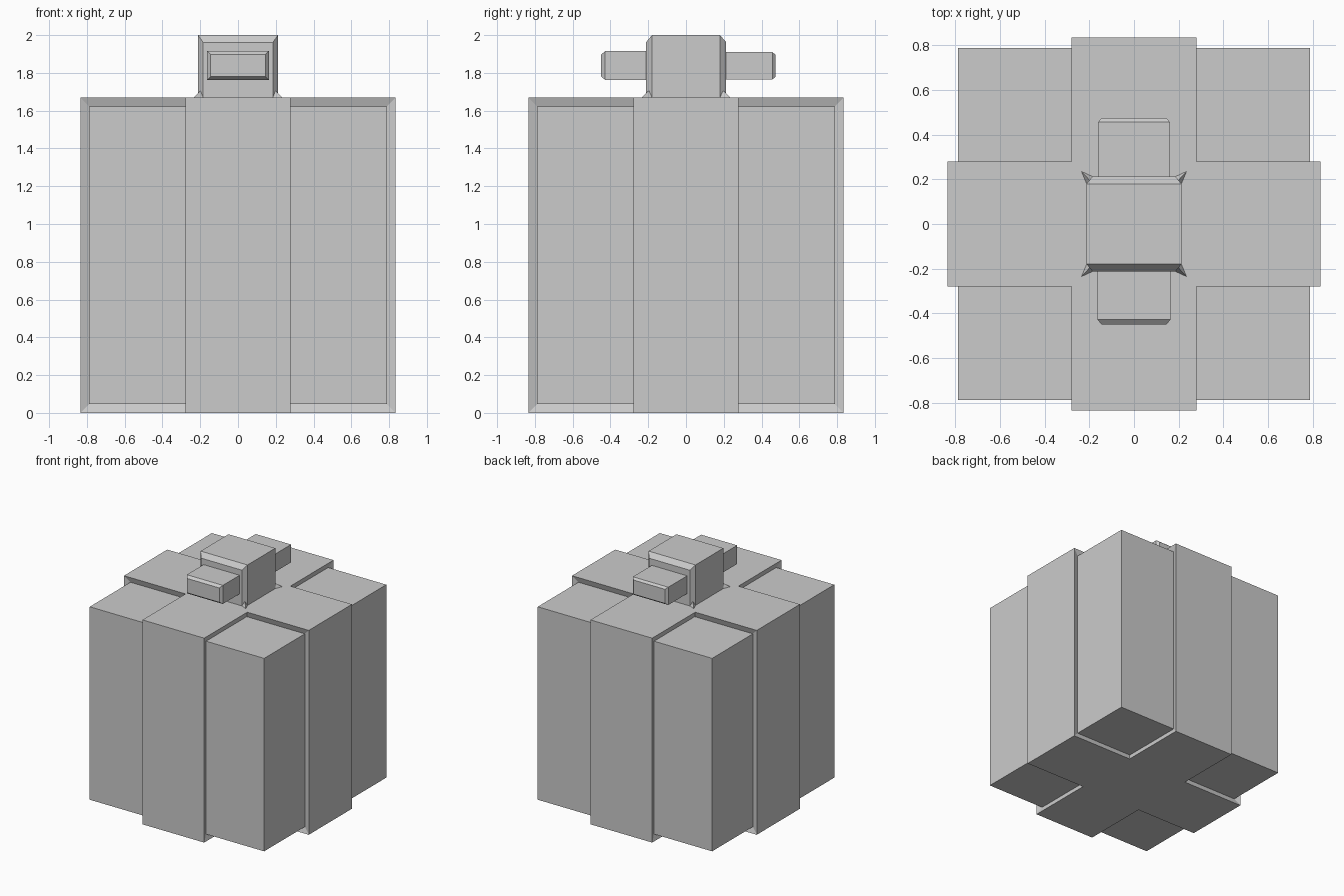
import bpy, bmesh
from mathutils import Vector

if "Cube" in bpy.data.objects:
    bpy.data.objects.remove(bpy.data.objects["Cube"])

HALF, RIBBON, INSET = 0.835, 0.279, 0.944
TOP = 2 * HALF


def finish(bm, name):
    bmesh.ops.recalc_face_normals(bm, faces=bm.faces)
    me = bpy.data.meshes.new(name)
    bm.to_mesh(me)
    bm.free()
    ob = bpy.data.objects.new(name, me)
    bpy.context.collection.objects.link(ob)
    return ob


def loft(name, rings):
    """Closed block from rectangular sections along y: (y, half width, z low, z high)."""
    bm = bmesh.new()
    loops = [[bm.verts.new((x, y, z)) for x, z in ((-w, lo), (w, lo), (w, hi), (-w, hi))]
             for y, w, lo, hi in rings]
    for a, b in zip(loops, loops[1:]):
        for i in range(4):
            j = (i + 1) % 4
            bm.faces.new((a[i], a[j], b[j], b[i]))
    bm.faces.new(loops[0])
    bm.faces.new(loops[-1])
    return finish(bm, name)


# Gift box: cube cut along the ribbon edges, corner columns shrunk toward the centre
bm = bmesh.new()
bmesh.ops.create_cube(bm, size=TOP)
for axis in (Vector((1, 0, 0)), Vector((0, 1, 0))):
    for s in (-1, 1):
        bmesh.ops.bisect_plane(bm, geom=bm.verts[:] + bm.edges[:] + bm.faces[:],
                               plane_co=axis * s * RIBBON, plane_no=axis)
corners = [f for f in bm.faces
           if all(abs(c) > RIBBON + 0.01 for c in f.calc_center_median().xy)]
new = bmesh.ops.extrude_face_region(bm, geom=corners)["geom"]
bmesh.ops.scale(bm, vec=(INSET,) * 3,
                verts=[v for v in new if isinstance(v, bmesh.types.BMVert)])
bmesh.ops.delete(bm, geom=[f for f in corners if f.is_valid], context='FACES')
bmesh.ops.translate(bm, vec=(0, 0, HALF), verts=bm.verts)
finish(bm, "gift_box_with_ribbon")

# Bow knot with chamfered front and back
loft("bow_knot", [(-0.212, 0.185, TOP, 1.962), (-0.18, 0.212, TOP, 2.0),
                  (0.18, 0.212, TOP, 2.0), (0.213, 0.185, TOP, 1.962)])

# Bow loops with chamfered ends
loft("bow_loop_front", [(-0.449, 0.145, 1.78, 1.897), (-0.428, 0.163, 1.763, 1.915),
                        (-0.2, 0.163, 1.763, 1.915)])
loft("bow_loop_back", [(0.2, 0.16, 1.765, 1.91), (0.457, 0.16, 1.765, 1.91),
                       (0.475, 0.143, 1.78, 1.895)])

# Small pointed flares at the knot's bottom corners
for sx in (-1, 1):
    for sy in (-1, 1):
        bm = bmesh.new()
        for x, y, z in ((0.235, 0.235, TOP), (0.212, 0.18, TOP),
                        (0.185, 0.212, TOP), (0.195, 0.192, 1.71)):
            bm.verts.new((sx * x, sy * y, z))
        bmesh.ops.convex_hull(bm, input=bm.verts)
        finish(bm, "knot_flare")
